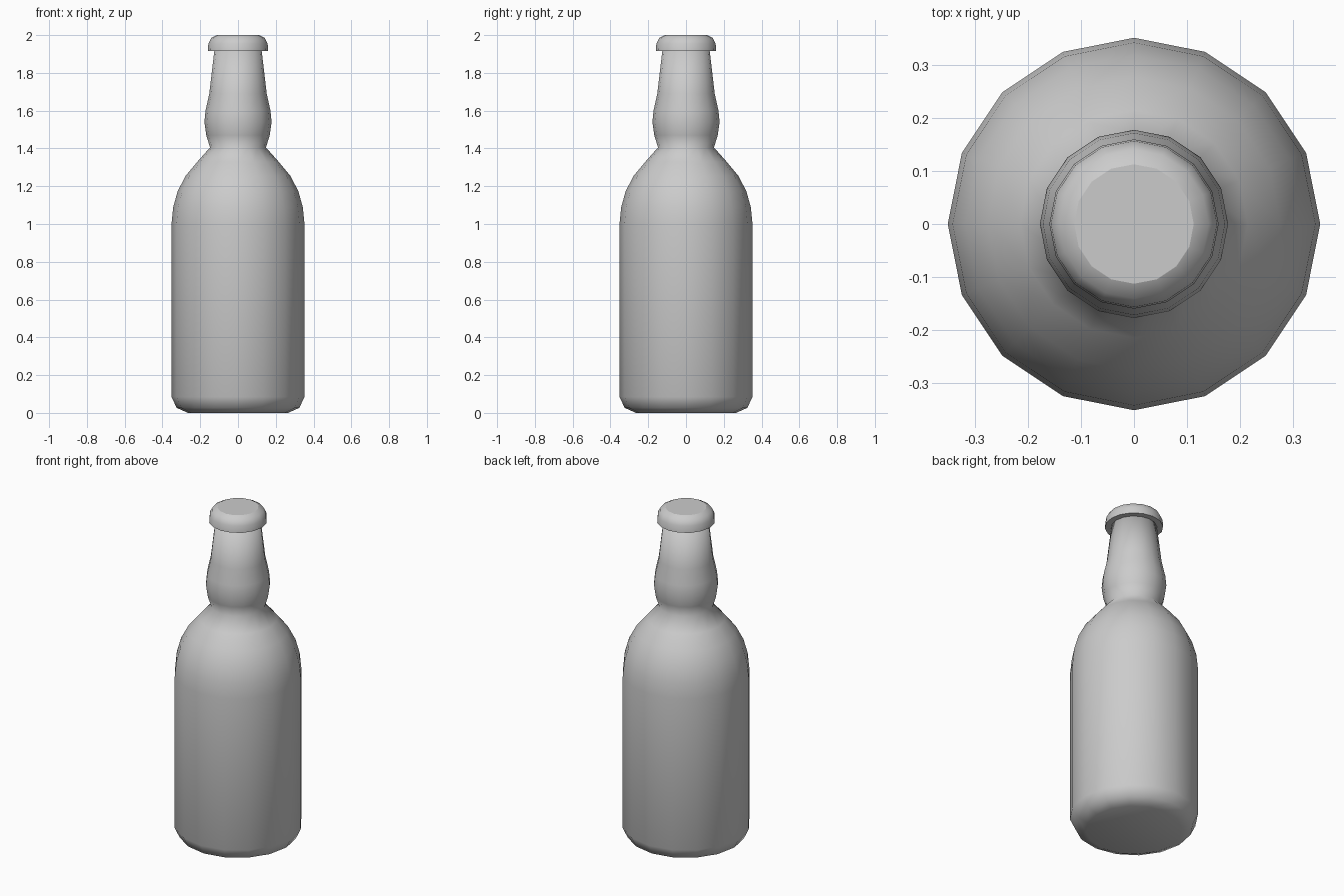
import bpy, bmesh, math

if "Cube" in bpy.data.objects:
    bpy.data.objects.remove(bpy.data.objects["Cube"])

SIDES = 16
grey = bpy.data.materials.new("plain grey")
grey.diffuse_color = (0.6, 0.6, 0.6, 1)
grey.use_nodes = True
grey.node_tree.nodes["Principled BSDF"].inputs["Base Color"].default_value = grey.diffuse_color


def lathe(name, profile, sharp_ends, sharp_angle):
    """Revolve (radius, height) points about z and close both ends."""
    bm = bmesh.new()
    rings = [[bm.verts.new((r * math.cos(2 * math.pi * i / SIDES),
                            r * math.sin(2 * math.pi * i / SIDES), z))
              for i in range(SIDES)] for r, z in profile]
    for low, high in zip(rings, rings[1:]):
        for i in range(SIDES):
            j = (i + 1) % SIDES
            bm.faces.new((low[i], low[j], high[j], high[i]))
    ends = [bm.faces.new(rings[0][::-1]), bm.faces.new(rings[-1])]
    for f in bm.faces:
        f.smooth = True
    for e in bm.edges:
        if e.calc_face_angle(0) > math.radians(sharp_angle):
            e.smooth = False
    if sharp_ends:
        for f in ends:
            for e in f.edges:
                e.smooth = False
    mesh = bpy.data.meshes.new(name)
    bm.to_mesh(mesh)
    bm.free()
    mesh.materials.append(grey)
    obj = bpy.data.objects.new(name, mesh)
    bpy.context.collection.objects.link(obj)
    return obj


# Bottle: base, straight body, rounded shoulder, bulged neck
lathe("bottle", [
    (0.265, 0), (0.325, 0.027), (0.352, 0.085), (0.352, 1.0),
    (0.343, 1.09), (0.319, 1.175), (0.277, 1.255), (0.215, 1.33),
    (0.148, 1.405), (0.168, 1.47), (0.178, 1.54), (0.172, 1.6),
    (0.152, 1.69), (0.125, 1.92)], False, 62)

# Cap: flat top, rounded edge, wider than the neck
lathe("cap", [
    (0.16, 1.915), (0.157, 1.955), (0.141, 1.985), (0.113, 2.0)], True, 60)
